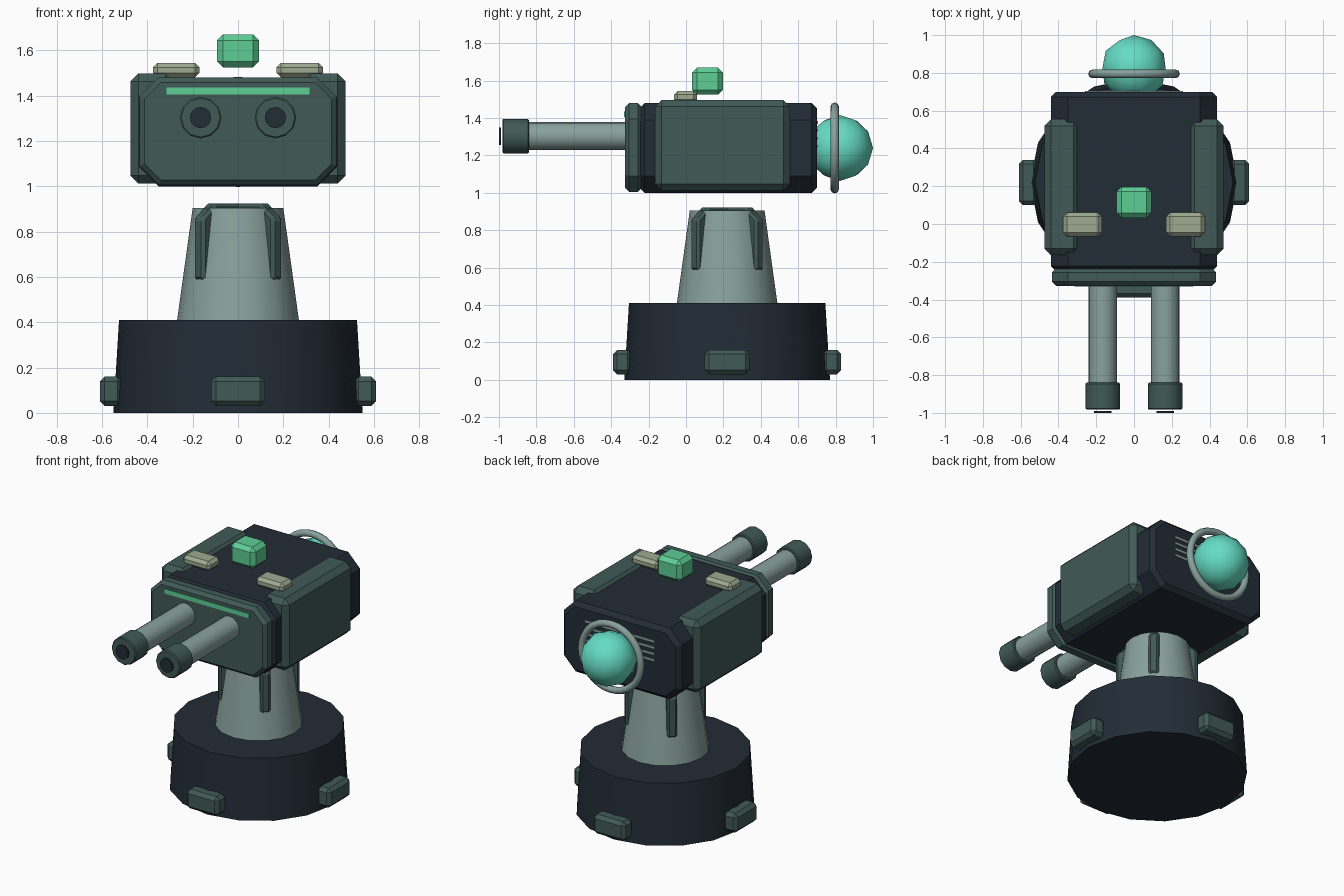
import bpy, bmesh, math
from mathutils import Matrix, Vector

if "Cube" in bpy.data.objects:
    bpy.data.objects.remove(bpy.data.objects["Cube"])

CY = 0.22  # pedestal axis in y


def mat(name, rgb):
    m = bpy.data.materials.new(name)
    m.diffuse_color = (*rgb, 1)
    m.use_nodes = True
    m.node_tree.nodes["Principled BSDF"].inputs["Base Color"].default_value = m.diffuse_color
    return m


NAVY = mat("dark navy", (0.016, 0.025, 0.037))
GREEN = mat("dark green", (0.052, 0.102, 0.094))
STEEL = mat("pale steel", (0.25, 0.36, 0.335))
LIME = mat("bright green", (0.11, 0.62, 0.30))
TEAL = mat("teal glass", (0.13, 0.72, 0.56))
SAND = mat("sand", (0.34, 0.40, 0.28))


def finish(name, bm, material, bevel=0.0, smooth=False):
    bmesh.ops.recalc_face_normals(bm, faces=bm.faces)
    me = bpy.data.meshes.new(name)
    bm.to_mesh(me)
    bm.free()
    ob = bpy.data.objects.new(name, me)
    bpy.context.collection.objects.link(ob)
    me.materials.append(material)
    if bevel:
        b = ob.modifiers.new("bevel", "BEVEL")
        b.width = bevel
        b.segments = 1
        b.limit_method = "ANGLE"
        b.angle_limit = math.radians(50)
    if smooth:
        bpy.ops.object.select_all(action="DESELECT")
        ob.select_set(True)
        bpy.context.view_layer.objects.active = ob
        bpy.ops.object.shade_smooth_by_angle(angle=math.radians(40))
    return ob


def box(name, lo, hi, material, bevel=0.0):
    lo, hi = Vector(lo), Vector(hi)
    bm = bmesh.new()
    bmesh.ops.create_cube(bm, size=1, matrix=Matrix.Translation((lo + hi) / 2)
                          @ Matrix.Diagonal((*(hi - lo), 1)))
    return finish(name, bm, material, bevel)


def cone(name, start, end, r1, r2, material, sides=16, bevel=0.0):
    start, end = Vector(start), Vector(end)
    d = end - start
    rot = d.to_track_quat("Z", "Y").to_matrix().to_4x4()
    bm = bmesh.new()
    bmesh.ops.create_cone(bm, cap_ends=True, segments=sides, radius1=r1, radius2=r2,
                          depth=d.length, matrix=Matrix.Translation((start + end) / 2) @ rot)
    return finish(name, bm, material, bevel, smooth=True)


def prism(name, profile, t0, t1, place, material, bevel=0.0):
    """Extrude a 2D profile from t0 to t1; place maps (a, b, t) to a position."""
    bm = bmesh.new()
    face = bm.faces.new([bm.verts.new(place(a, b, t0)) for a, b in profile])
    new = bmesh.ops.extrude_face_region(bm, geom=[face])["geom"]
    shift = place(0, 0, t1) - place(0, 0, t0)
    bmesh.ops.translate(bm, vec=shift, verts=[g for g in new if isinstance(g, bmesh.types.BMVert)])
    return finish(name, bm, material, bevel)


def octagon(hw, z0, z1, c):
    half = [(hw - c, z0), (hw, z0 + c), (hw, z1 - c), (hw - c, z1)]
    return half + [(-x, z) for x, z in reversed(half)]


def along_y(a, b, t):
    return Vector((a, t, b))


# Pedestal
cone("base_drum", (0, CY, 0), (0, CY, 0.41), 0.55, 0.525, NAVY)
cone("column", (0, CY, 0.40), (0, CY, 0.905), 0.27, 0.20, STEEL)

# Base feet on four sides, column braces on the diagonals
for i in range(4):
    foot = box("base_foot_%d" % i, (-0.12, -0.61, 0.03), (0.12, -0.51, 0.16), GREEN, 0.022)
    foot.matrix_world = Matrix.Translation((0, CY, 0)) @ Matrix.Rotation(i * math.pi / 2, 4, "Z")
    ang = math.pi / 4 + i * math.pi / 2
    out, side = Vector((math.cos(ang), math.sin(ang), 0)), Vector((-math.sin(ang), math.cos(ang), 0))

    def radial(a, b, t, out=out, side=side):
        return out * a + side * t + Vector((0, CY, b))

    prism("column_brace_%d" % i,
          [(0.0, 0.86), (0.20, 0.58), (0.25, 0.585), (0.25, 0.86), (0.17, 0.923), (0.0, 0.923)],
          -0.032, 0.032, radial, GREEN, 0.014)

# Turret head
prism("head_body", octagon(0.44, 1.0, 1.48, 0.09), -0.25, 0.70, along_y, NAVY, 0.028)
prism("front_plate", octagon(0.435, 1.005, 1.48, 0.085), -0.327, -0.235, along_y, GREEN, 0.022)
box("front_light_strip", (-0.316, -0.332, 1.405), (0.316, -0.325, 1.436), LIME)

for s, tag in ((-1, "left"), (1, "right")):
    # Side armour
    xs = sorted((s * 0.285, s * 0.475))
    box("side_armour_" + tag, (xs[0], -0.165, 1.012), (xs[1], 0.555, 1.497), GREEN, 0.035)
    # Roof hatch
    xs = sorted((s * 0.17, s * 0.375))
    box("roof_hatch_" + tag, (xs[0], -0.065, 1.48), (xs[1], 0.06, 1.545), SAND, 0.02)
    # Gun barrel, muzzle and bore
    x, z = s * 0.165, 1.303
    cone("barrel_" + tag, (x, -0.30, z), (x, -0.86, z), 0.075, 0.075, STEEL)
    cone("muzzle_" + tag, (x, -0.84, z), (x, -0.982, z), 0.092, 0.092, GREEN, 12, 0.006)
    cone("bore_" + tag, (x, -0.99, z), (x, -1.0, z), 0.047, 0.047, NAVY, 12)

# Roof sensor
box("roof_sensor", (-0.092, 0.033, 1.525), (0.092, 0.197, 1.67), LIME, 0.026)

# Rear vents
for i in range(4):
    z = 1.25 + i * 0.042
    box("rear_vent_%d" % i, (-0.26, 0.697, z - 0.007), (0.26, 0.705, z + 0.007), STEEL)

# Rear power orb
bm = bmesh.new()
bmesh.ops.create_icosphere(bm, subdivisions=2, radius=0.176,
                           matrix=Matrix.Translation((0, 0.824, 1.24)) @ Matrix.Rotation(-math.pi / 2, 4, "X"))
finish("rear_orb", bm, TEAL, smooth=True)

# Ring around the orb
bpy.ops.mesh.primitive_torus_add(major_segments=32, minor_segments=8, major_radius=0.22,
                                 minor_radius=0.023, location=(0, 0.795, 1.24),
                                 rotation=(math.pi / 2, 0, 0))
ring = bpy.context.object
ring.name = "orb_ring"
ring.data.materials.append(STEEL)
bpy.ops.object.shade_smooth_by_angle(angle=math.radians(60))
